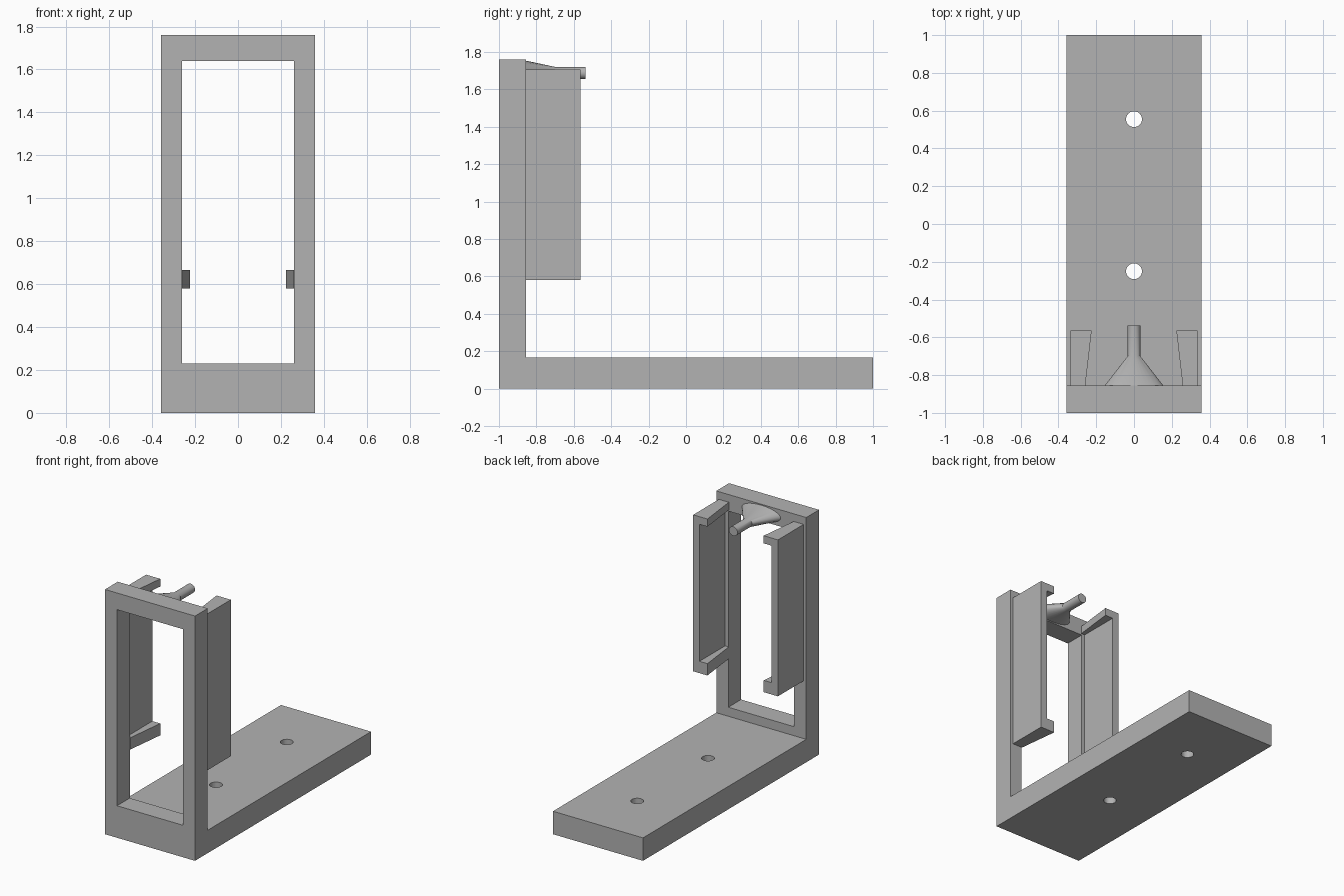
import bpy, bmesh, math
from mathutils import Vector

cube = bpy.data.objects.get("Cube")
if cube:
    bpy.data.objects.remove(cube, do_unlink=True)

grey = bpy.data.materials.new("plain grey")
grey.use_nodes = True
colour = (0.45, 0.45, 0.45, 1)
grey.diffuse_color = colour
grey.node_tree.nodes["Principled BSDF"].inputs["Base Color"].default_value = colour


def finish(name, bm):
    bmesh.ops.recalc_face_normals(bm, faces=bm.faces[:])
    mesh = bpy.data.meshes.new(name)
    bm.to_mesh(mesh)
    bm.free()
    mesh.materials.append(grey)
    obj = bpy.data.objects.new(name, mesh)
    bpy.context.collection.objects.link(obj)
    return obj


def loft(name, rings):
    """Skin closed rings of equal length and cap both ends."""
    bm = bmesh.new()
    loops = [[bm.verts.new(p) for p in ring] for ring in rings]
    count = len(loops[0])
    for a, b in zip(loops, loops[1:]):
        for i in range(count):
            j = (i + 1) % count
            bm.faces.new((a[i], a[j], b[j], b[i]))
    bm.faces.new(loops[0])
    bm.faces.new(loops[-1])
    return finish(name, bm)


def prism_x(name, yz, x0, x1):
    return loft(name, [[(x, y, z) for y, z in yz] for x in (x0, x1)])


def prism_z(name, xy, z0, z1):
    return loft(name, [[(x, y, z) for x, y in xy] for z in (z0, z1)])


def cut(target, cutter):
    mod = target.modifiers.new("cut", "BOOLEAN")
    mod.operation = "DIFFERENCE"
    mod.solver = "EXACT"
    mod.object = cutter
    bpy.context.view_layer.objects.active = target
    bpy.ops.object.modifier_apply(modifier=mod.name)
    bpy.data.objects.remove(cutter, do_unlink=True)


HALF, BACK, TOP = 0.358, -0.855, 1.76
RAIL_END, RAIL_LOW, RAIL_TOP = -0.563, 0.58, 1.705

# L-shaped bracket: base plate with upright
bracket = prism_x("bracket", [(-1, 0), (1, 0), (1, 0.165), (BACK, 0.165),
                              (BACK, TOP), (-1, TOP)], -HALF, HALF)

# Window through the upright
window = prism_x("window_cutter", [(-1.1, 0.23), (-0.7, 0.23),
                                   (-0.7, 1.64), (-1.1, 1.64)], -0.262, 0.262)
cut(bracket, window)

# Screw holes through the base
for y in (-0.25, 0.555):
    angles = [math.tau * i / 32 for i in range(32)]
    hole = prism_z("hole_cutter", [(0.042 * math.cos(a), y + 0.042 * math.sin(a))
                                   for a in angles], -0.1, 0.3)
    cut(bracket, hole)

# Side rails with tapered lips at top and bottom
WALL_IN, WALL_OUT = 0.287, 0.337
for side, s in (("left", 1), ("right", -1)):
    wall = [(s * WALL_IN, BACK), (s * WALL_OUT, BACK),
            (s * WALL_OUT, RAIL_END), (s * WALL_IN, RAIL_END)]
    lip = [(s * 0.258, BACK), (s * WALL_IN, BACK),
           (s * WALL_IN, RAIL_END), (s * 0.224, RAIL_END)]
    prism_z(side + "_rail_wall", wall, RAIL_LOW, RAIL_TOP)
    prism_z(side + "_rail_lower_lip", lip, RAIL_LOW, 0.665)
    prism_z(side + "_rail_upper_lip", lip, 1.65, RAIL_TOP)


# Peg with a flared root, lofted from an ellipse to a round rod
def oval(y, z, rx, rz, n=32):
    return [Vector((rx * math.cos(math.tau * i / n), y, z + rz * math.sin(math.tau * i / n)))
            for i in range(n)]


peg = loft("flared_peg", [oval(BACK, 1.7, 0.155, 0.053),
                          oval(-0.7, 1.687, 0.034, 0.033),
                          oval(-0.537, 1.687, 0.034, 0.033)])
bpy.ops.object.select_all(action="DESELECT")
peg.select_set(True)
bpy.context.view_layer.objects.active = peg
bpy.ops.object.shade_smooth_by_angle(angle=math.radians(30))
